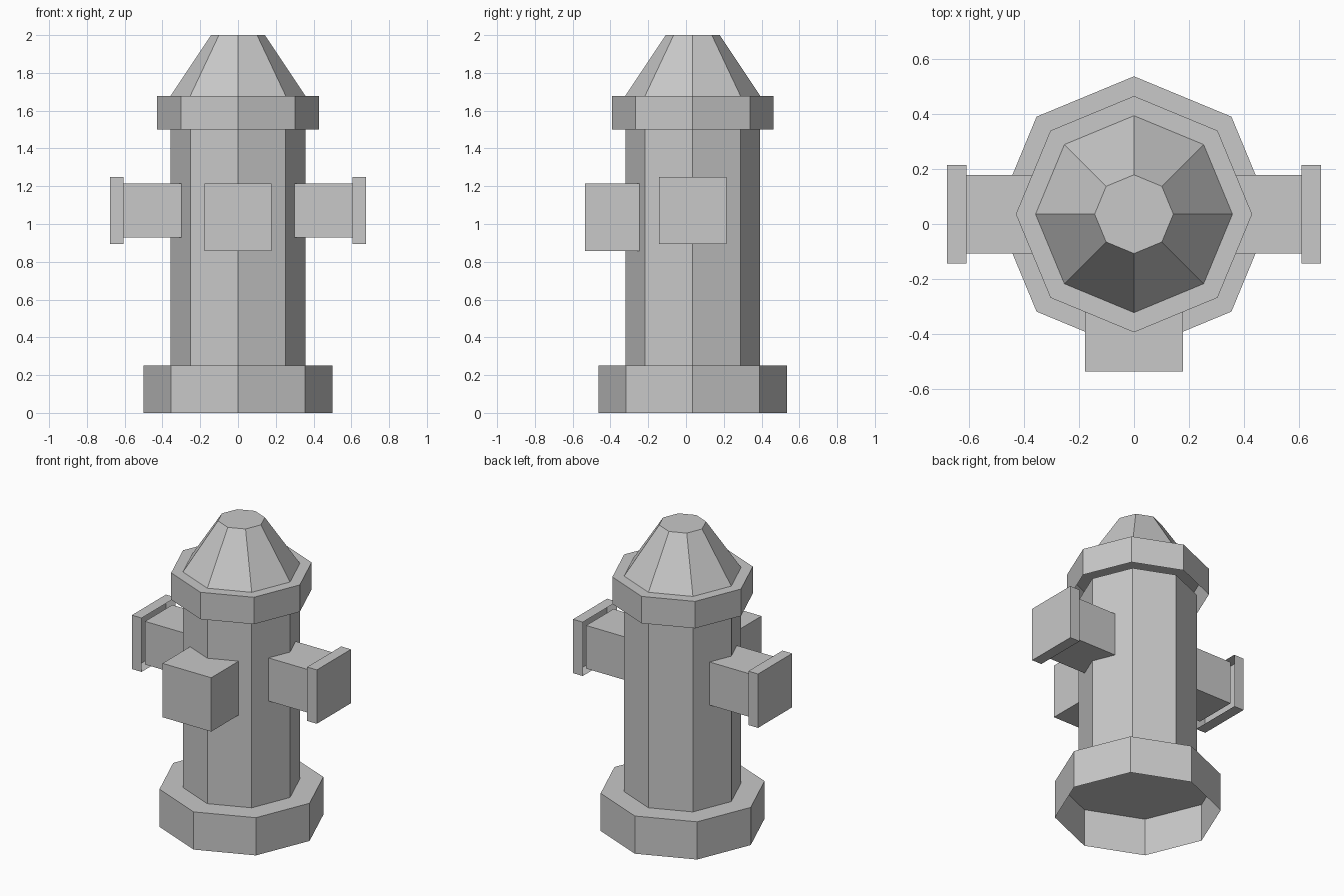
import bpy, bmesh, math
from mathutils import Matrix, Vector

if "Cube" in bpy.data.objects:
    bpy.data.objects.remove(bpy.data.objects["Cube"])

U = 1 / 28          # modelling step
CY = U              # y of the main axis

grey = bpy.data.materials.new("light_grey")
grey.diffuse_color = (0.58, 0.58, 0.58, 1)
grey.use_nodes = True
grey.node_tree.nodes["Principled BSDF"].inputs["Base Color"].default_value = grey.diffuse_color


def finish(name, bm):
    mesh = bpy.data.meshes.new(name)
    bm.to_mesh(mesh)
    bm.free()
    mesh.materials.append(grey)
    obj = bpy.data.objects.new(name, mesh)
    bpy.context.collection.objects.link(obj)
    return obj


def octagon(name, r0, r1, z0, z1):
    """Eight-sided section with a closed top and an open underside."""
    bm = bmesh.new()
    rings = [[bm.verts.new((r * math.cos(k * math.pi / 4),
                            CY + r * math.sin(k * math.pi / 4), z))
              for k in range(8)] for r, z in ((r0, z0), (r1, z1))]
    for k in range(8):
        n = (k + 1) % 8
        bm.faces.new((rings[0][k], rings[0][n], rings[1][n], rings[1][k]))
    bm.faces.new(rings[1])
    return finish(name, bm)


def block(name, lo, hi, open_dir):
    """Box from corner to corner, open on its hidden inner side."""
    lo, hi = Vector(lo), Vector(hi)
    bm = bmesh.new()
    bmesh.ops.create_cube(bm, size=1, matrix=Matrix.Translation((lo + hi) / 2)
                          @ Matrix.Diagonal((*(hi - lo), 1)))
    bm.normal_update()
    hidden = [f for f in bm.faces if f.normal.dot(Vector(open_dir)) > 0.9]
    bmesh.ops.delete(bm, geom=hidden, context='FACES')
    return finish(name, bm)


# Stacked body
octagon("base", 14 * U, 14 * U, 0, 7 * U)
octagon("barrel", 10 * U, 10 * U, 7 * U, 42 * U)
octagon("collar", 12 * U, 12 * U, 42 * U, 47 * U)
octagon("bonnet", 10 * U, 4 * U, 47 * U, 56 * U)

# Side outlets with caps
for side, s in (("right", 1), ("left", -1)):
    for part, x0, x1, h in (("outlet", 7, 17, 4), ("outlet_cap", 17, 19, 5)):
        xs = sorted((s * x0 * U, s * x1 * U))
        block(f"{side}_{part}", (xs[0], CY - h * U, (30 - h) * U),
              (xs[1], CY + h * U, (30 + h) * U), (-s, 0, 0))

# Front outlet
block("front_outlet", (-5 * U, -15 * U, 24 * U), (5 * U, -6 * U, 34 * U), (0, 1, 0))
